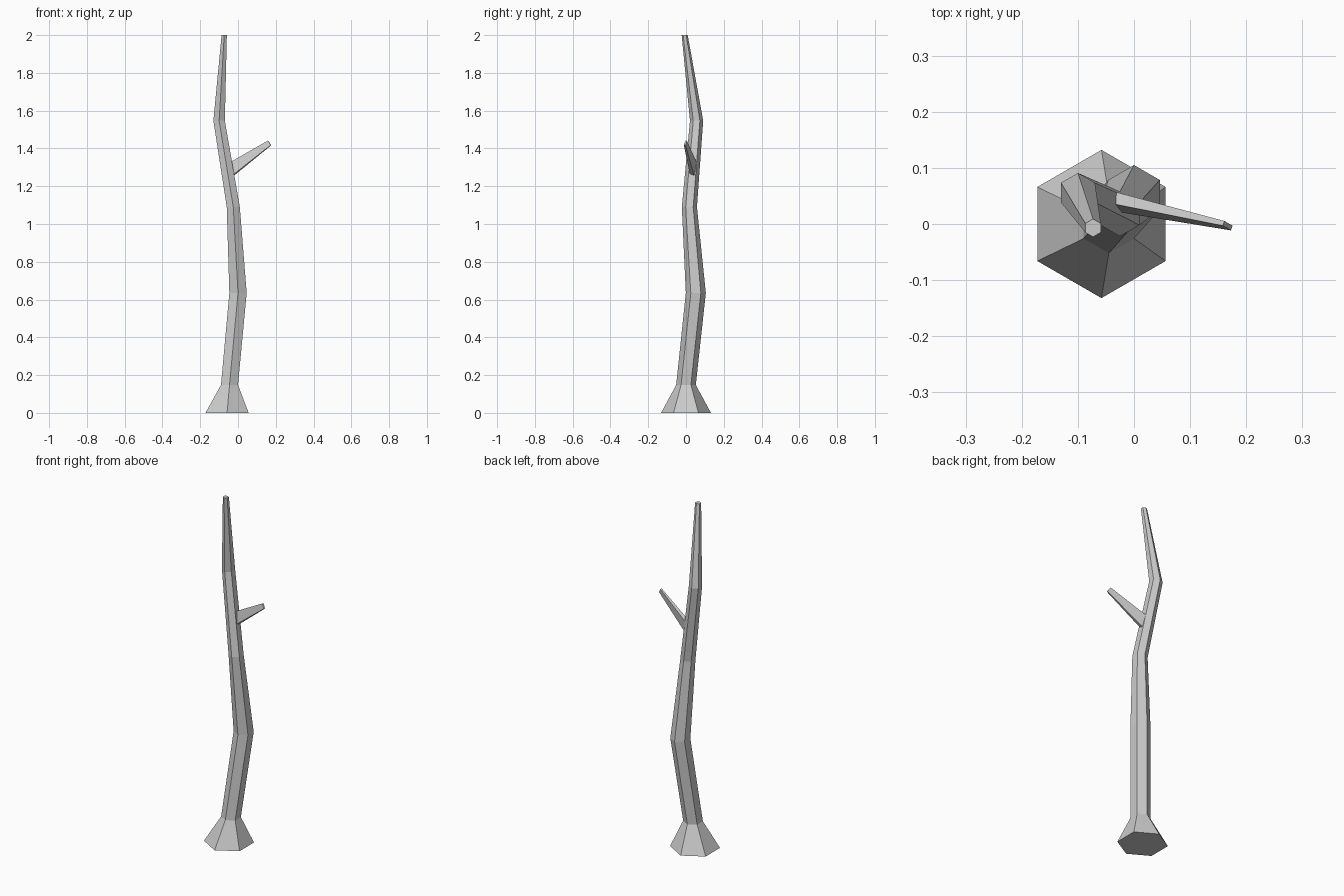
import bpy, math
from mathutils import Vector

if "Cube" in bpy.data.objects:
    bpy.data.objects.remove(bpy.data.objects["Cube"])


def loft(name, rings):
    """Skin equal-sized rings of points into a capped flat-shaded tube."""
    n = len(rings[0])
    verts = [tuple(p) for ring in rings for p in ring]
    faces = [tuple(reversed(range(n))),
             tuple(range(len(verts) - n, len(verts)))]
    for r in range(len(rings) - 1):
        for i in range(n):
            j = (i + 1) % n
            faces.append((r * n + i, r * n + j, (r + 1) * n + j, (r + 1) * n + i))
    mesh = bpy.data.meshes.new(name)
    mesh.from_pydata(verts, [], faces)
    obj = bpy.data.objects.new(name, mesh)
    bpy.context.collection.objects.link(obj)
    return obj


def hexagon(x, y, z, r):
    return [Vector((x + r * math.cos(a), y + r * math.sin(a), z))
            for a in (math.radians(30 + 60 * i) for i in range(6))]


# Crooked hexagonal trunk with flared foot: x, y, z, radius
path = [(-0.058, 0.0, 0.0, 0.132),
        (-0.045, 0.0, 0.148, 0.052),
        (0.0, 0.052, 0.635, 0.053),
        (-0.025, 0.018, 1.09, 0.040),
        (-0.100, 0.056, 1.547, 0.035),
        (-0.073, -0.007, 2.0, 0.016)]
loft("trunk", [hexagon(*p) for p in path])

# Tapered flat four-sided side branch, rolled slightly
start, tip = Vector((-0.05, 0.044, 1.28)), Vector((0.167, -0.003, 1.429))
axis = (tip - start).normalized()
side = axis.cross(Vector((0, 0, 1))).normalized()
up = side.cross(axis)
roll = math.radians(10)
u = up * math.cos(roll) - side * math.sin(roll)
s = side * math.cos(roll) + up * math.sin(roll)


def quad(c, w, h):
    return [c + s * (w * a / 2) + u * (h * b / 2)
            for a, b in ((-1, -1), (-1, 1), (1, 1), (1, -1))]


loft("side_branch", [quad(start, 0.024, 0.070), quad(tip, 0.009, 0.029)])

# Make all face normals point outward
import bmesh
for obj in bpy.context.collection.objects:
    bm = bmesh.new()
    bm.from_mesh(obj.data)
    bmesh.ops.recalc_face_normals(bm, faces=bm.faces)
    bm.to_mesh(obj.data)
    bm.free()
